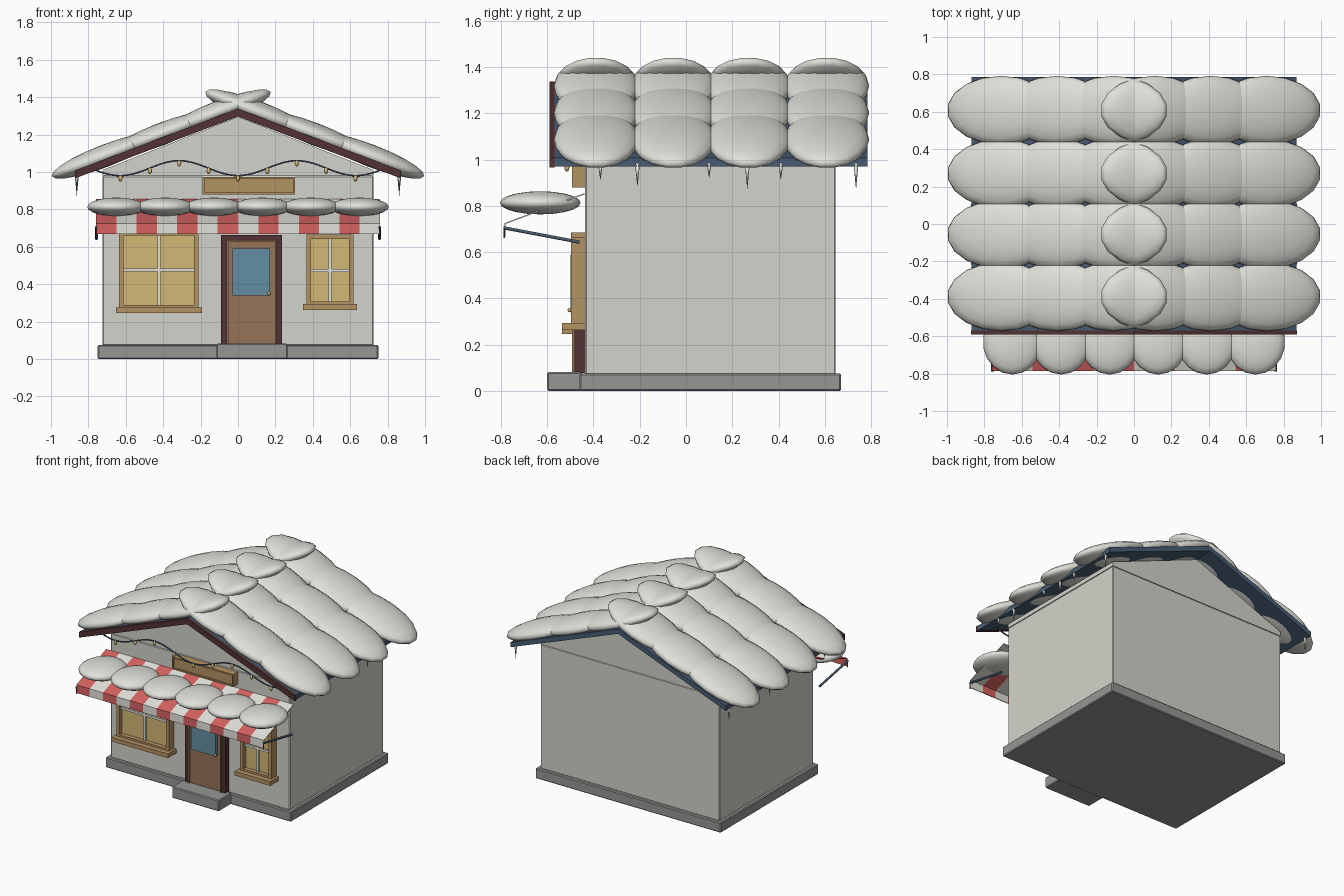
import bpy, bmesh, math
from mathutils import Matrix, Vector

if "Cube" in bpy.data.objects:
    bpy.data.objects.remove(bpy.data.objects["Cube"], do_unlink=True)


def colour(name, r, g, b):
    lin = [((c / 255 + 0.055) / 1.055) ** 2.4 for c in (r, g, b)] + [1]
    m = bpy.data.materials.new(name)
    m.use_nodes = True
    m.diffuse_color = lin
    m.node_tree.nodes["Principled BSDF"].inputs["Base Color"].default_value = lin
    return m


snow = colour("snow white", 224, 224, 217)
plaster = colour("wall plaster", 212, 212, 204)
stone = colour("grey stone", 150, 150, 149)
slate = colour("slate blue", 72, 92, 114)
dark = colour("dark brown", 82, 50, 51)
wood = colour("door brown", 150, 115, 88)
tan = colour("tan trim", 180, 147, 98)
amber = colour("amber glass", 212, 184, 118)
blue = colour("blue glass", 100, 142, 162)
red = colour("awning red", 212, 98, 96)


def finish(name, bm, *mats, smooth=False):
    bmesh.ops.recalc_face_normals(bm, faces=bm.faces)
    me = bpy.data.meshes.new(name)
    bm.to_mesh(me)
    bm.free()
    for m in mats:
        me.materials.append(m)
    for p in me.polygons:
        p.use_smooth = smooth
    ob = bpy.data.objects.new(name, me)
    bpy.context.collection.objects.link(ob)
    return ob


def box(name, x, y, z, mat, bevel=0):
    """Box from (min, max) pairs on each axis."""
    bm = bmesh.new()
    spans = (x, y, z)
    mid = Matrix.Translation([(a + b) / 2 for a, b in spans])
    size = Matrix.Diagonal([b - a for a, b in spans] + [1])
    bmesh.ops.create_cube(bm, size=1, matrix=mid @ size)
    ob = finish(name, bm, mat)
    if bevel:
        mod = ob.modifiers.new("soft_edges", "BEVEL")
        mod.width, mod.segments = bevel, 1
    return ob


def prism(name, outline, y0, y1, mat):
    """Extrude an (x, z) outline along y."""
    bm = bmesh.new()
    f = bm.faces.new([bm.verts.new((x, y0, z)) for x, z in outline])
    ext = bmesh.ops.extrude_face_region(bm, geom=[f])["geom"]
    bmesh.ops.translate(bm, vec=(0, y1 - y0, 0),
                        verts=[v for v in ext if isinstance(v, bmesh.types.BMVert)])
    return finish(name, bm, mat)


def pillow(name, centre, radii, mat, tilt=0, segs=18, rings=10):
    bm = bmesh.new()
    mtx = (Matrix.Translation(centre) @ Matrix.Rotation(tilt, 4, "Y")
           @ Matrix.Diagonal([*radii, 1]))
    bmesh.ops.create_uvsphere(bm, u_segments=segs, v_segments=rings, radius=1, matrix=mtx)
    return finish(name, bm, mat, smooth=True)


def rod(name, points, radius, mat):
    cu = bpy.data.curves.new(name, "CURVE")
    cu.dimensions = "3D"
    cu.bevel_depth, cu.bevel_resolution, cu.use_fill_caps = radius, 1, True
    sp = cu.splines.new("POLY")
    sp.points.add(len(points) - 1)
    for p, co in zip(sp.points, points):
        p.co = (*co, 1)
    cu.materials.append(mat)
    ob = bpy.data.objects.new(name, cu)
    bpy.context.collection.objects.link(ob)


# Base, step and walls
FRONT = -0.437
box("foundation", (-0.75, 0.75), (-0.46, 0.67), (0, 0.075), stone, 0.006)
box("door_step", (-0.115, 0.265), (-0.6, -0.45), (0, 0.082), stone, 0.006)
box("walls", (-0.725, 0.725), (FRONT, 0.647), (0.07, 0.98), plaster, 0.006)
prism("gable", [(-0.725, 0.98), (0.725, 0.98), (0.725, 1.01), (0, 1.295), (-0.725, 1.01)],
      FRONT, 0.647, plaster)


# Roof slab and front fascia
def chevron(half, eave, peak, thick):
    return [(-half, eave), (0, peak), (half, eave),
            (half, eave + thick), (0, peak + thick), (-half, eave + thick)]


prism("roof", chevron(0.87, 0.97, 1.3, 0.036), -0.57, 0.785, slate)
prism("front_fascia", chevron(0.872, 0.965, 1.296, 0.042), -0.59, -0.569, dark)

# Snow rolls: each pair of inner pillows crosses over the ridge
SLOPE = 0.385
for y in (-0.388, -0.055, 0.27, 0.608):
    for side in (-1, 1):
        for x in (0.11, 0.41, 0.71):
            pillow("roof_snow", (side * x, y, 1.36 - SLOPE * x), (0.31, 0.184, 0.06),
                   snow, side * math.atan(SLOPE))

# Icicles under both eaves
for side in (-1, 1):
    for y, tip in ((-0.37, 0.91), (-0.21, 0.88), (0.1, 0.92), (0.265, 0.87),
                   (0.41, 0.91), (0.735, 0.87)):
        bm = bmesh.new()
        top = 0.985
        bmesh.ops.create_cone(bm, cap_ends=True, segments=8, radius1=0, radius2=0.011,
                              depth=top - tip,
                              matrix=Matrix.Translation((side * 0.862, y, (top + tip) / 2)))
        finish("icicle", bm, snow, smooth=True)

# Striped awning with a hanging valance
bm = bmesh.new()
STRIPES, HALF = 14, 0.758
section = ((-0.44, 0.855), (-0.785, 0.725), (-0.787, 0.667))
step = 2 * HALF / STRIPES
for i in range(STRIPES):
    x0 = -HALF + i * step
    rows = [[bm.verts.new((x, y, z)) for x in (x0, x0 + step)] for y, z in section]
    for a, b in zip(rows, rows[1:]):
        bm.faces.new((a[0], b[0], b[1], a[1])).material_index = i % 2
bmesh.ops.remove_doubles(bm, verts=bm.verts, dist=0.0001)
awning = finish("awning", bm, red, snow)
awning.modifiers.new("cloth", "SOLIDIFY").thickness = 0.006

for side in (-1, 1):
    x = side * 0.757
    rod("awning_arm", [(x, -0.788, 0.705), (x, -0.46, 0.643)], 0.008, slate)
    rod("awning_hook", [(x, -0.786, 0.71), (x, -0.786, 0.66)], 0.004, dark)
for i in range(6):
    pillow("awning_snow", (-0.65 + 0.26 * i, -0.63, 0.813), (0.158, 0.175, 0.05), snow)

# Door
DX0, DX1 = -0.09, 0.235
for x in ((DX0, DX0 + 0.028), (DX1 - 0.028, DX1)):
    box("door_jamb", x, (-0.482, FRONT), (0.078, 0.66), dark)
box("door_lintel", (DX0, DX1), (-0.482, FRONT), (0.637, 0.662), dark)
box("door", (DX0 + 0.028, DX1 - 0.028), (-0.478, FRONT), (0.08, 0.637), wood)
for x in ((-0.062, -0.052), (0.197, 0.207)):
    box("door_stile", x, (-0.492, -0.47), (0.08, 0.637), wood)
box("door_top_rail", (-0.062, 0.207), (-0.492, -0.47), (0.627, 0.637), wood)
box("door_glass", (-0.03, 0.17), (-0.5, -0.475), (0.34, 0.59), blue)
pillow("door_knob", (0.166, -0.503, 0.35), (0.009, 0.009, 0.009), amber, 0, 8, 6)


# Windows: glass, four frame strips, cross bars and a sill
def window(x0, x1, z0, z1):
    t, cx, cz = 0.024, (x0 + x1) / 2, (z0 + z1) / 2
    box("window_glass", (x0 + t, x1 - t), (-0.465, FRONT), (z0 + t, z1 - t), amber)
    for x in ((x0, x0 + t), (x1 - t, x1)):
        box("window_side", x, (-0.497, FRONT), (z0, z1), tan)
    for z in ((z0, z0 + t), (z1 - t, z1)):
        box("window_rail", (x0 + t, x1 - t), (-0.497, FRONT), z, tan)
    box("window_bar_upright", (cx - 0.008, cx + 0.008), (-0.478, -0.46), (z0 + t, z1 - t), snow)
    box("window_bar_cross", (x0 + t, x1 - t), (-0.476, -0.46), (cz - 0.008, cz + 0.008), snow)
    box("window_sill", (x0 - 0.018, x1 + 0.018), (-0.535, FRONT), (z0 - 0.02, z0 + 0.01), tan)


window(-0.635, -0.21, 0.265, 0.685)
window(0.365, 0.617, 0.283, 0.665)

# Blank sign board with a raised rim
box("sign_board", (-0.19, 0.305), (-0.48, FRONT), (0.88, 0.972), tan)
for z in ((0.88, 0.89), (0.962, 0.972)):
    box("sign_rim", (-0.19, 0.305), (-0.492, -0.475), z, tan)
for x in ((-0.19, -0.18), (0.295, 0.305)):
    box("sign_rim_end", x, (-0.492, -0.475), (0.88, 0.972), tan)


# String of lights across the gable
def wire(x):
    return Vector((x, -0.515, 1.02 - 0.04 * math.cos(2 * math.pi * x / 0.63)))


rod("light_wire", [wire(-0.76 + 1.52 * i / 64) for i in range(65)], 0.005, slate)
for i in range(9):
    p = wire((i - 4) * 0.157)
    pillow("light_bulb", p - Vector((0, 0, 0.014)), (0.011, 0.011, 0.018), amber, 0, 8, 6)
